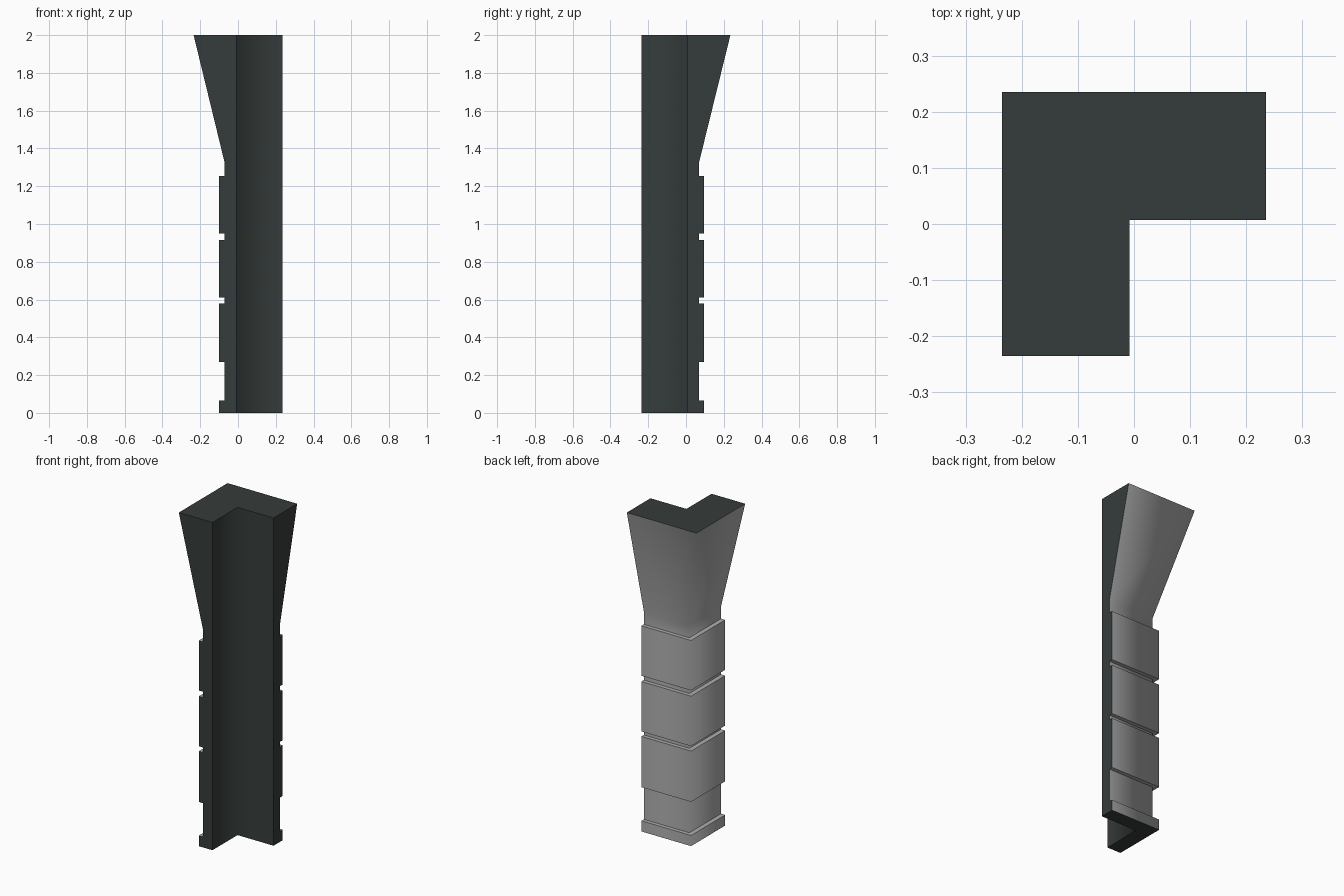
import bpy, bmesh

if "Cube" in bpy.data.objects:
    bpy.data.objects.remove(bpy.data.objects["Cube"])

# Outer silhouette: (height, left x, back y)
THIN, PANEL, TOP = (-0.072, 0.07), (-0.10, 0.094), (-0.235, 0.235)
SECTIONS = [(0, PANEL), (0.065, PANEL), (0.065, THIN), (0.27, THIN),
            (0.27, PANEL), (0.58, PANEL), (0.58, THIN), (0.61, THIN),
            (0.61, PANEL), (0.915, PANEL), (0.915, THIN), (0.95, THIN),
            (0.95, PANEL), (1.255, PANEL), (1.255, THIN), (1.33, THIN),
            (2.0, TOP)]
END = 0.235                 # arm ends
IN_X, IN_Y = -0.008, 0.007  # inner corner


def material(name, color):
    m = bpy.data.materials.new(name)
    m.diffuse_color = (*color, 1)
    m.use_nodes = True
    m.node_tree.nodes["Principled BSDF"].inputs["Base Color"].default_value = m.diffuse_color
    return m


bm = bmesh.new()

# Outer rings: right arm end, outer corner, left arm end
rings = [[bm.verts.new(p) for p in ((END, y, z), (x, y, z), (x, -END, z))]
         for z, (x, y) in SECTIONS]
# Inner corner verts at bottom and top
inner = [[bm.verts.new(p) for p in ((END, IN_Y, z), (IN_X, IN_Y, z), (IN_X, -END, z))]
         for z in (0, 2.0)]

# Grey outer cladding
for a, b in zip(rings, rings[1:]):
    for i in range(2):
        f = bm.faces.new((a[i], a[i + 1], b[i + 1], b[i]))
        f.material_index = 1

# Dark inner walls, arm ends and caps
for i in range(2):
    bm.faces.new((inner[0][i], inner[0][i + 1], inner[1][i + 1], inner[1][i]))
for i in (0, 2):
    bm.faces.new([r[i] for r in rings] + [inner[1][i], inner[0][i]])
for ring, inn in ((rings[0], inner[0]), (rings[-1], inner[1])):
    bm.faces.new(ring + inn[::-1])
bmesh.ops.recalc_face_normals(bm, faces=bm.faces)

# Smooth around vertical corners, sharp at ledges and between colours
for f in bm.faces:
    f.smooth = True
for e in bm.edges:
    fa, fb = e.link_faces
    vertical = abs(e.verts[0].co.z - e.verts[1].co.z) > 0.01
    ledge = abs(abs(fa.normal.z) - abs(fb.normal.z)) > 0.5
    mixed = fa.material_index != fb.material_index
    arm_edge = vertical and max(max(abs(v.co.x), abs(v.co.y)) for v in e.verts) > 0.234 \
        and 0 in (fa.material_index, fb.material_index)
    e.smooth = not (ledge or mixed or arm_edge)

mesh = bpy.data.meshes.new("corner_pillar")
bm.to_mesh(mesh)
bm.free()
mesh.materials.append(material("dark slate", (0.036, 0.046, 0.044)))
mesh.materials.append(material("light grey", (0.42, 0.42, 0.42)))
bpy.context.collection.objects.link(bpy.data.objects.new("corner_pillar", mesh))
